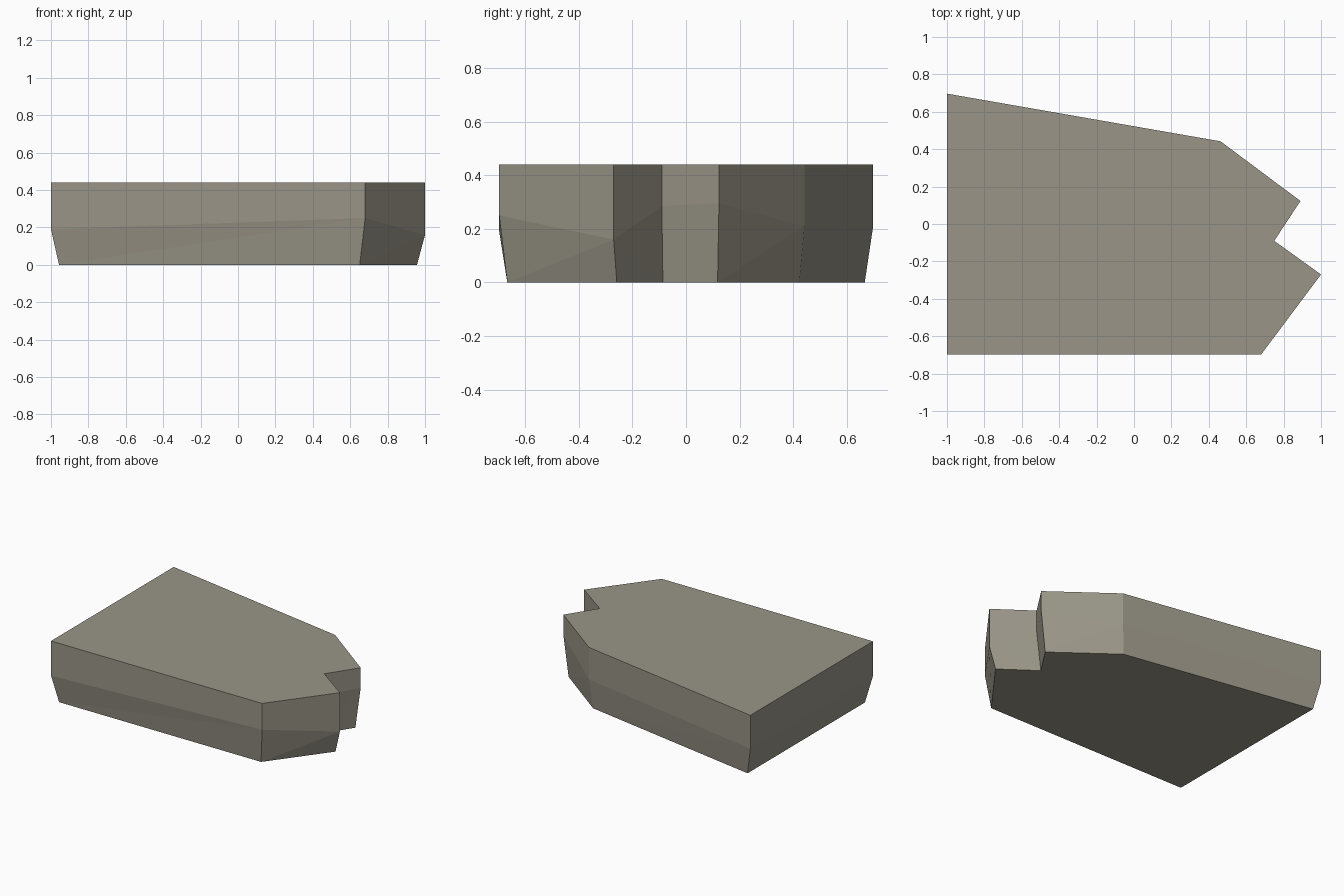
import bpy
import bmesh

default = bpy.data.objects.get("Cube")
if default:
    bpy.data.objects.remove(default, do_unlink=True)

HEIGHT = 0.44
TAPER = 0.957  # the underside is slightly smaller than the top

# Outline corners, counterclockwise: x, y, height of the crease
OUTLINE = [
    (-1.0, 0.697, 0.20), (-1.0, -0.697, 0.19), (0.68, -0.697, 0.25),
    (1.0, -0.27, 0.16), (0.75, -0.09, 0.285), (0.89, 0.123, 0.295),
    (0.463, 0.442, 0.21),
]
NOTCH_SIDE = 3  # panel whose diagonal runs the other way

# Stone material
stone = bpy.data.materials.new("warm grey stone")
stone.use_nodes = True
colour = (0.32, 0.30, 0.245, 1.0)
stone.diffuse_color = colour
bsdf = next(n for n in stone.node_tree.nodes if n.type == "BSDF_PRINCIPLED")
bsdf.inputs["Base Color"].default_value = colour
bsdf.inputs["Roughness"].default_value = 0.9

# Three rings: tapered underside, crease and flat top
bm = bmesh.new()
bottom = [bm.verts.new((x * TAPER, y * TAPER, 0)) for x, y, z in OUTLINE]
crease = [bm.verts.new(p) for p in OUTLINE]
top = [bm.verts.new((x, y, HEIGHT)) for x, y, z in OUTLINE]
bm.faces.new(top)
bm.faces.new(bottom[::-1])

# Upright upper walls and chipped, triangulated lower walls
for i in range(len(OUTLINE)):
    j = (i + 1) % len(OUTLINE)
    bm.faces.new((crease[i], crease[j], top[j], top[i]))
    if i == NOTCH_SIDE:
        bm.faces.new((bottom[i], bottom[j], crease[i]))
        bm.faces.new((bottom[j], crease[j], crease[i]))
    else:
        bm.faces.new((bottom[i], bottom[j], crease[j]))
        bm.faces.new((bottom[i], crease[j], crease[i]))

mesh = bpy.data.meshes.new("stone_slab")
bm.to_mesh(mesh)
bm.free()
mesh.materials.append(stone)
slab = bpy.data.objects.new("stone_slab", mesh)
bpy.context.scene.collection.objects.link(slab)
